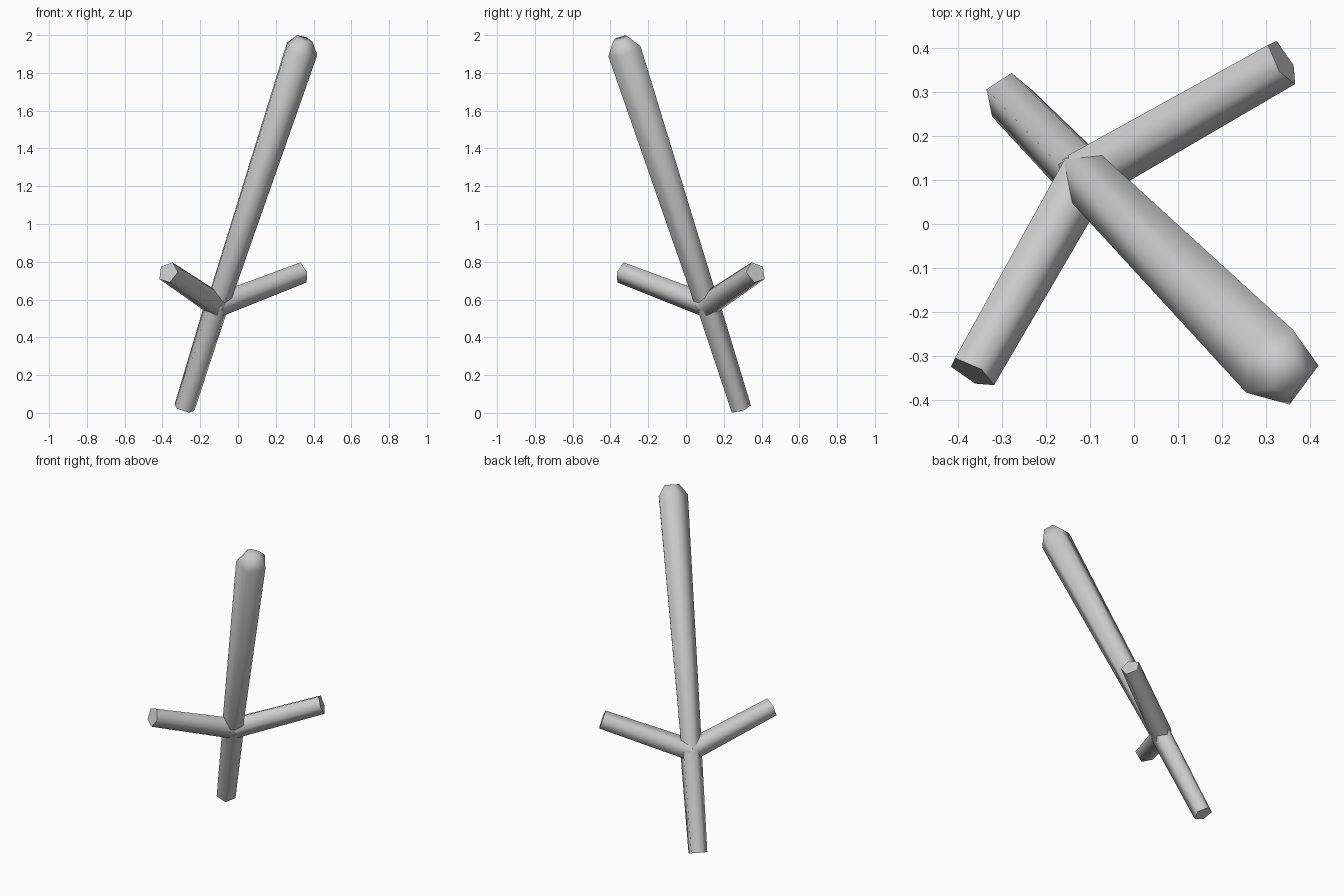
import bpy, math
from mathutils import Vector, Matrix

cube = bpy.data.objects.get("Cube")
if cube:
    bpy.data.objects.remove(cube, do_unlink=True)

grey = bpy.data.materials.new("pale_grey")
grey.use_nodes = True
colour = (0.6, 0.6, 0.6, 1)
grey.diffuse_color = colour
grey.node_tree.nodes["Principled BSDF"].inputs["Base Color"].default_value = colour

SIDES = 5
JOINT = Vector((-0.114, 0.114, 0.57))


def limb(name, rings, corner):
    """Tapered five-sided limb; rings are (centre, radius), corner points at one edge."""
    axis = (rings[-1][0] - rings[0][0]).normalized()
    ref = Vector(corner)
    ref = (ref - axis * ref.dot(axis)).normalized()
    verts, faces = [], []
    for centre, radius in rings:
        for i in range(SIDES):
            turn = Matrix.Rotation(math.tau * i / SIDES, 3, axis)
            verts.append(centre + turn @ ref * radius)
    for r in range(len(rings) - 1):
        for i in range(SIDES):
            a, b = r * SIDES + i, r * SIDES + (i + 1) % SIDES
            faces.append((a, b, b + SIDES, a + SIDES))
    last = (len(rings) - 1) * SIDES
    faces.append(tuple(reversed(range(SIDES))))
    faces.append(tuple(range(last, last + SIDES)))
    mesh = bpy.data.meshes.new(name)
    mesh.from_pydata(verts, [], faces)
    mesh.materials.append(grey)
    obj = bpy.data.objects.new(name, mesh)
    bpy.context.collection.objects.link(obj)
    bpy.ops.object.select_all(action='DESELECT')
    obj.select_set(True)
    bpy.context.view_layer.objects.active = obj
    bpy.ops.object.shade_smooth_by_angle(angle=math.radians(80))


# Long upper trunk with a tapered, blunt tip
shoulder = Vector((0.33, -0.327, 1.922))
lean = (shoulder - JOINT).normalized()
limb("trunk", [(JOINT, 0.065), (shoulder, 0.094), (shoulder + lean * 0.063, 0.048)],
     (0.09, 0.005, -0.028))

# Lower stem
limb("lower_stem", [(JOINT, 0.066), (Vector((-0.285, 0.288, 0.024)), 0.058)],
     (-0.055, 0.02, 0.025))

# Two side branches, mirrored across the trunk's leaning plane
for name, flip in (("left_branch", False), ("right_branch", True)):
    tip, corner = Vector((0.338, 0.37, 0.743)), Vector((0.029, -0.05, 0.002))
    if flip:
        tip, corner = (Vector((-v.y, -v.x, v.z)) for v in (tip, corner))
    limb(name, [(JOINT, 0.066), (tip, 0.059)], corner)
